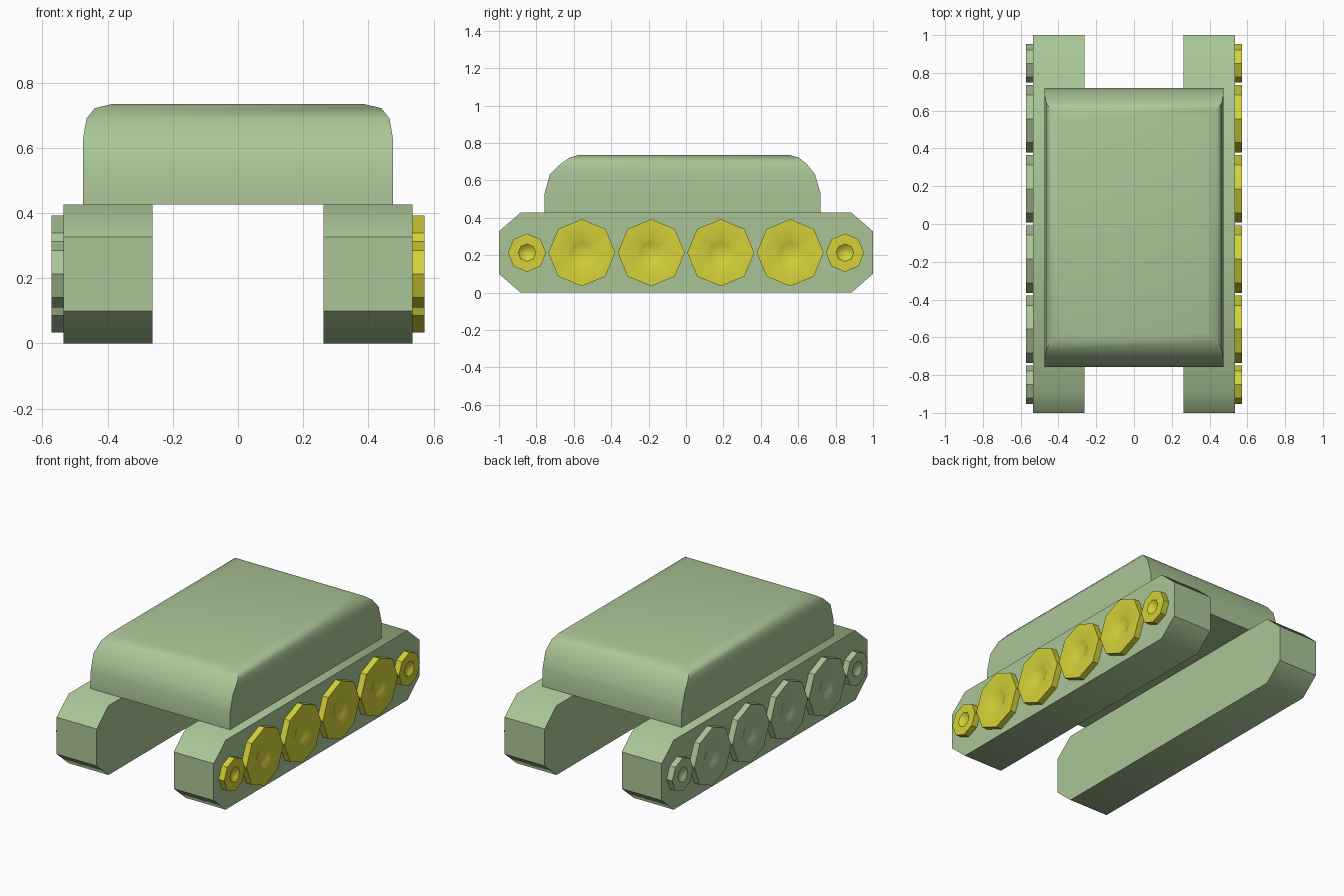
import bpy, bmesh
from math import sin, cos, pi, radians

if "Cube" in bpy.data.objects:
    bpy.data.objects.remove(bpy.data.objects["Cube"])


def material(name, color):
    m = bpy.data.materials.new(name)
    m.diffuse_color = (*color, 1)
    m.use_nodes = True
    m.node_tree.nodes["Principled BSDF"].inputs["Base Color"].default_value = m.diffuse_color
    return m


GREEN = material("sage_green", (0.40, 0.56, 0.31))
YELLOW = material("wheel_yellow", (0.66, 0.64, 0.04))


def loft(name, rings, mat, angle):
    """Skin a stack of matching closed rings and cap both ends."""
    bm = bmesh.new()
    loops = [[bm.verts.new(p) for p in ring] for ring in rings]
    for a, b in zip(loops, loops[1:]):
        for i in range(len(a)):
            j = (i + 1) % len(a)
            bm.faces.new((a[i], a[j], b[j], b[i]))
    bm.faces.new(loops[0])
    bm.faces.new(loops[-1])
    bmesh.ops.recalc_face_normals(bm, faces=bm.faces)
    mesh = bpy.data.meshes.new(name)
    bm.to_mesh(mesh)
    bm.free()
    mesh.materials.append(mat)
    obj = bpy.data.objects.new(name, mesh)
    bpy.context.collection.objects.link(obj)
    bpy.ops.object.select_all(action='DESELECT')
    obj.select_set(True)
    bpy.context.view_layer.objects.active = obj
    bpy.ops.object.shade_smooth_by_angle(angle=radians(angle))
    return obj


# Hull: rectangular sections (half width, front y, back y, z) rounding in at the top
sections = [
    (0.475, -0.757, 0.72, 0.427),
    (0.475, -0.757, 0.72, 0.527),
    (0.475, -0.728, 0.69, 0.632),
    (0.465, -0.668, 0.643, 0.69),
    (0.440, -0.620, 0.602, 0.722),
    (0.385, -0.575, 0.555, 0.735),
]
loft("hull", [[(-w, f, z), (w, f, z), (w, b, z), (-w, b, z)]
              for w, f, b, z in sections], GREEN, 45)

# Track side profile: long box with chamfered corners
track = [(-1, 0.10), (-0.885, 0), (0.885, 0), (1, 0.10),
         (1, 0.327), (0.885, 0.427), (-0.885, 0.427), (-1, 0.327)]


def octagon(x, y, r):
    return [(x, y + r * sin(k * pi / 4), 0.213 + r * cos(k * pi / 4)) for k in range(8)]


for side, label, wheel_mat in ((1, "right", YELLOW), (-1, "left", GREEN)):
    loft(f"{label}_track", [[(side * x, y, z) for y, z in track]
                            for x in (0.263, 0.535)], GREEN, 45)
    # Octagonal wheels with a dished hub; small idlers at both ends
    wheels = [(-0.85, 0.102), (-0.557, 0.179), (-0.186, 0.179),
              (0.186, 0.179), (0.557, 0.179), (0.85, 0.102)]
    for n, (y, r) in enumerate(wheels, 1):
        steps = [(0.532, r), (0.573, r), (0.573, r * 0.46),
                 (0.560, r * 0.30), (0.554, r * 0.12)]
        loft(f"{label}_wheel_{n}", [octagon(side * x, y, q) for x, q in steps],
             wheel_mat, 30)
